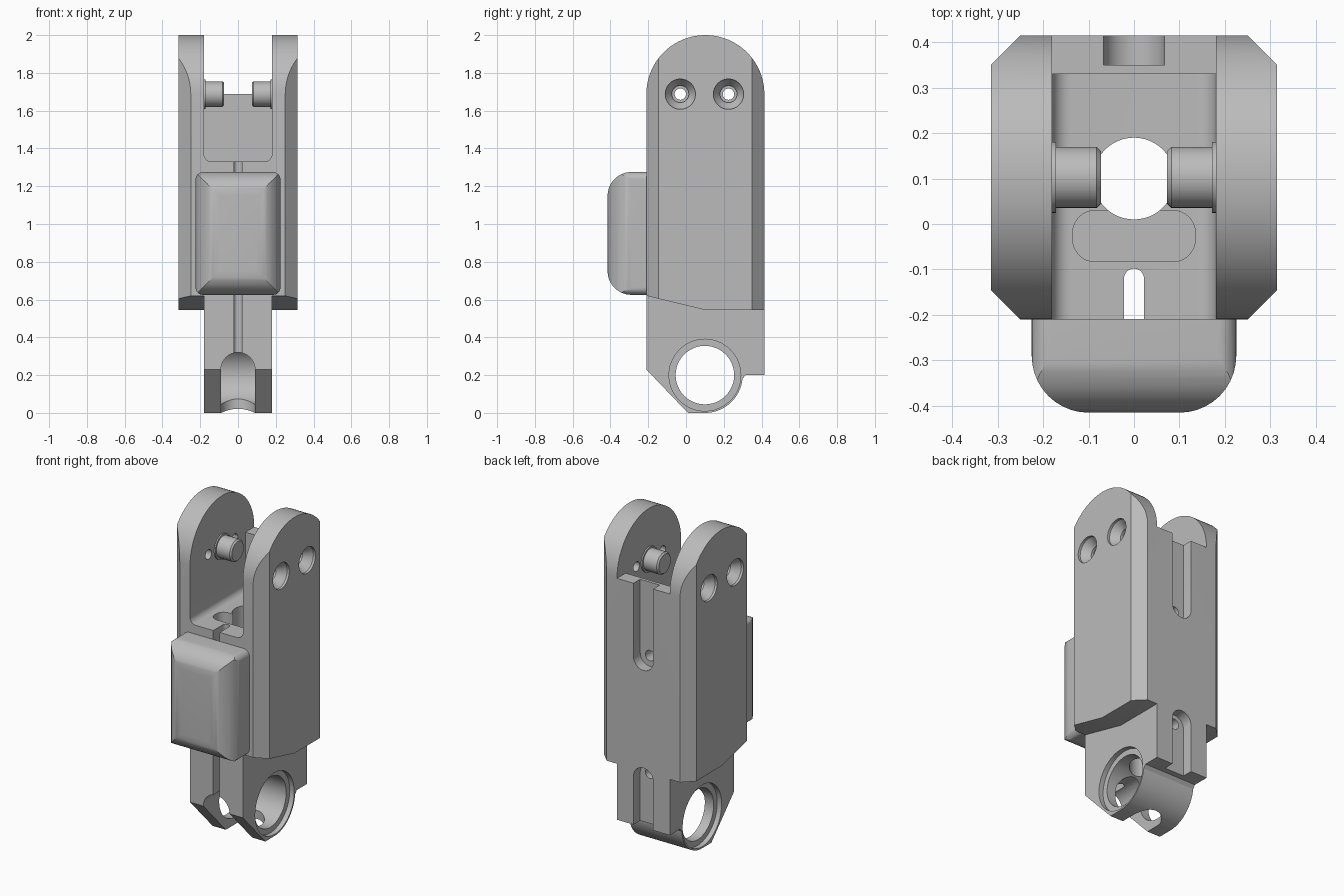
import bpy, bmesh, math
from math import cos, sin, pi, radians

if "Cube" in bpy.data.objects:
    bpy.data.objects.remove(bpy.data.objects["Cube"], do_unlink=True)

grey = bpy.data.materials.new("machined grey")
grey.use_nodes = True
GREY = (0.5, 0.5, 0.5, 1)
grey.diffuse_color = GREY
grey.node_tree.nodes["Principled BSDF"].inputs["Base Color"].default_value = GREY


def arc(u, v, r, a0, a1, n=16):
    """Points of an arc, angles in degrees."""
    steps = [radians(a0 + (a1 - a0) * i / n) for i in range(n + 1)]
    return [(u + r * cos(a), v + r * sin(a)) for a in steps]


def circle(u, v, r, n=48):
    return arc(u, v, r, 0, 360, n)[:-1]


def rounded(u0, v0, u1, v1, low, high=None):
    """Rectangle with one radius for the low-v corners and one for the high-v corners."""
    high = low if high is None else high
    pts = []
    for u, v, r, start in ((u0, v0, low, 180), (u1, v0, low, 270),
                           (u1, v1, high, 0), (u0, v1, high, 90)):
        if r:
            pts += arc(u + r * (1 if u == u0 else -1), v + r * (1 if v == v0 else -1),
                       r, start, start + 90, 10)
        else:
            pts.append((u, v))
    return pts


def place(axis, d, u, v):
    return {"x": (d, u, v), "y": (u, d, v), "z": (u, v, d)}[axis]


def loft(name, axis, rings):
    """Solid through a list of (depth, outline) rings along an axis."""
    bm = bmesh.new()
    loops = [[bm.verts.new(place(axis, d, u, v)) for u, v in pts] for d, pts in rings]
    for a, b in zip(loops, loops[1:]):
        for i in range(len(a)):
            j = (i + 1) % len(a)
            bm.faces.new((a[i], a[j], b[j], b[i]))
    bm.faces.new(loops[0][::-1])
    bm.faces.new(loops[-1])
    bmesh.ops.recalc_face_normals(bm, faces=bm.faces)
    mesh = bpy.data.meshes.new(name)
    bm.to_mesh(mesh)
    bm.free()
    mesh.materials.append(grey)
    obj = bpy.data.objects.new(name, mesh)
    bpy.context.collection.objects.link(obj)
    return obj


def prism(name, axis, pts, a, b):
    return loft(name, axis, [(a, pts), (b, pts)])


def combine(target, operation, *tools):
    """Apply booleans in turn and discard the tools."""
    for tool in tools:
        mod = target.modifiers.new("combine", "BOOLEAN")
        mod.operation, mod.solver, mod.object = operation, "EXACT", tool
        graph = bpy.context.evaluated_depsgraph_get()
        mesh = bpy.data.meshes.new_from_object(target.evaluated_get(graph))
        target.modifiers.clear()
        target.data = mesh
        bpy.data.objects.remove(tool, do_unlink=True)


# Main body: chamfered column with a rounded top
FRONT, BACK, HALF = -0.21, 0.415, 0.315
MID, TOP = 0.1025, 1.6875
column = [(-0.25, FRONT), (0.25, FRONT), (HALF, -0.145), (HALF, 0.35),
          (0.25, BACK), (-0.25, BACK), (-HALF, 0.35), (-HALF, -0.145)]
body = prism("body", "z", column, 0.4, 2.1)
side = [(FRONT, 0.62), (0.1, 0.545), (BACK, 0.545)] + arc(MID, TOP, 0.3125, 0, 180, 40)
combine(body, "INTERSECT", prism("side_shape", "x", side, -0.5, 0.5))

# Lower tongue with a rounded nose
nose = [(FRONT, 0.7), (FRONT, 0.23), (0.01, 0)] + arc(0.1, 0.2, 0.2, -90, -6, 16)
nose += [(0.315, 0.2), (BACK, 0.2), (BACK, 0.7)]
combine(body, "UNION", prism("tongue", "x", nose, -0.18, 0.18))

# Fork opening, leaving a wall at the back
combine(body, "DIFFERENCE",
        prism("fork_gap", "y", rounded(-0.18, 1.33, 0.18, 2.2, 0.04, 0), -0.5, 0.33),
        prism("fork_back", "y", rounded(-0.18, TOP, 0.18, 2.2, 0), 0.2, 0.6))

# Cross bore with counterbores, vertical hole and front exit
exit_slot = [(-0.09, -0.1), (0.09, -0.1)] + arc(0, 0.23, 0.09, 0, 180, 20)
combine(body, "DIFFERENCE",
        prism("bore", "x", circle(0.1, 0.2, 0.155), -0.5, 0.5),
        prism("counterbore_right", "x", circle(0.1, 0.2, 0.19), -0.5, -0.15),
        prism("counterbore_left", "x", circle(0.1, 0.2, 0.19), 0.15, 0.5),
        prism("shaft_hole", "z", circle(0, 0.1, 0.09), -0.2, 1.5),
        prism("exit_slot", "y", exit_slot, -0.5, 0.1))

# Front cable groove and the pocket in the fork floor
groove = [(-0.022, -0.4), (0.022, -0.4)] + arc(0, -0.12, 0.022, 0, 180, 12)
combine(body, "DIFFERENCE",
        prism("groove", "z", groove, 0.2, 1.5),
        prism("pocket", "z", rounded(-0.135, -0.083, 0.135, 0.03, 0.05), 1.23, 1.5))

# Back slots and their cable holes
upper = [(0.067, 1.9), (-0.067, 1.9)] + arc(0, 1.235, 0.067, 180, 360, 20)
lower = [(-0.067, 0.1), (0.067, 0.1)] + arc(0, 0.5, 0.067, 0, 180, 20)
for outline, hole_z in ((upper, 1.235), (lower, 0.51)):
    combine(body, "DIFFERENCE",
            prism("back_slot", "y", outline, 0.35, 0.6),
            prism("cable_hole", "y", circle(0, hole_z, 0.032, 24), 0.12, 0.5))

# Countersunk screw holes in both fork arms
for s in (-1, 1):
    for y in (-0.03, 0.225):
        rings = [(0.33, 0.08), (0.30, 0.08), (0.25, 0.045), (0.235, 0.045),
                 (0.235, 0.03), (0.1, 0.03)]
        combine(body, "DIFFERENCE", loft(
            "screw_hole", "x", [(s * d, circle(y, TOP, r, 32)) for d, r in rings]))

# Pivot pins with a thin flange
pins = []
for s, label in ((-1, "right"), (1, "left")):
    rings = [(0.19, 0.078), (0.172, 0.078), (0.172, 0.067), (0.082, 0.067), (0.073, 0.058)]
    pins.append(loft("pivot_pin_" + label, "x",
                     [(s * d, circle(MID, TOP, r)) for d, r in rings]))

# Front pad: rounded in plan, in profile and in outline
pad = prism("front_pad", "z", rounded(-0.225, -0.415, 0.225, -0.2095, 0.125, 0), 0.5, 1.4)
profile = [(-0.2095, 0.625)] + arc(-0.29, 0.75, 0.125, 270, 180, 12)
profile += arc(-0.29, 1.15, 0.125, 180, 90, 12) + [(-0.2095, 1.275)]
combine(pad, "INTERSECT",
        prism("pad_profile", "x", profile, -0.4, 0.4),
        prism("pad_outline", "y", rounded(-0.225, 0.625, 0.225, 1.275, 0.04), -0.6, 0))

# Smooth curved surfaces, keep edges sharp
bpy.ops.object.select_all(action="DESELECT")
for obj in [body, pad] + pins:
    obj.select_set(True)
bpy.context.view_layer.objects.active = body
bpy.ops.object.shade_smooth_by_angle(angle=radians(25))
